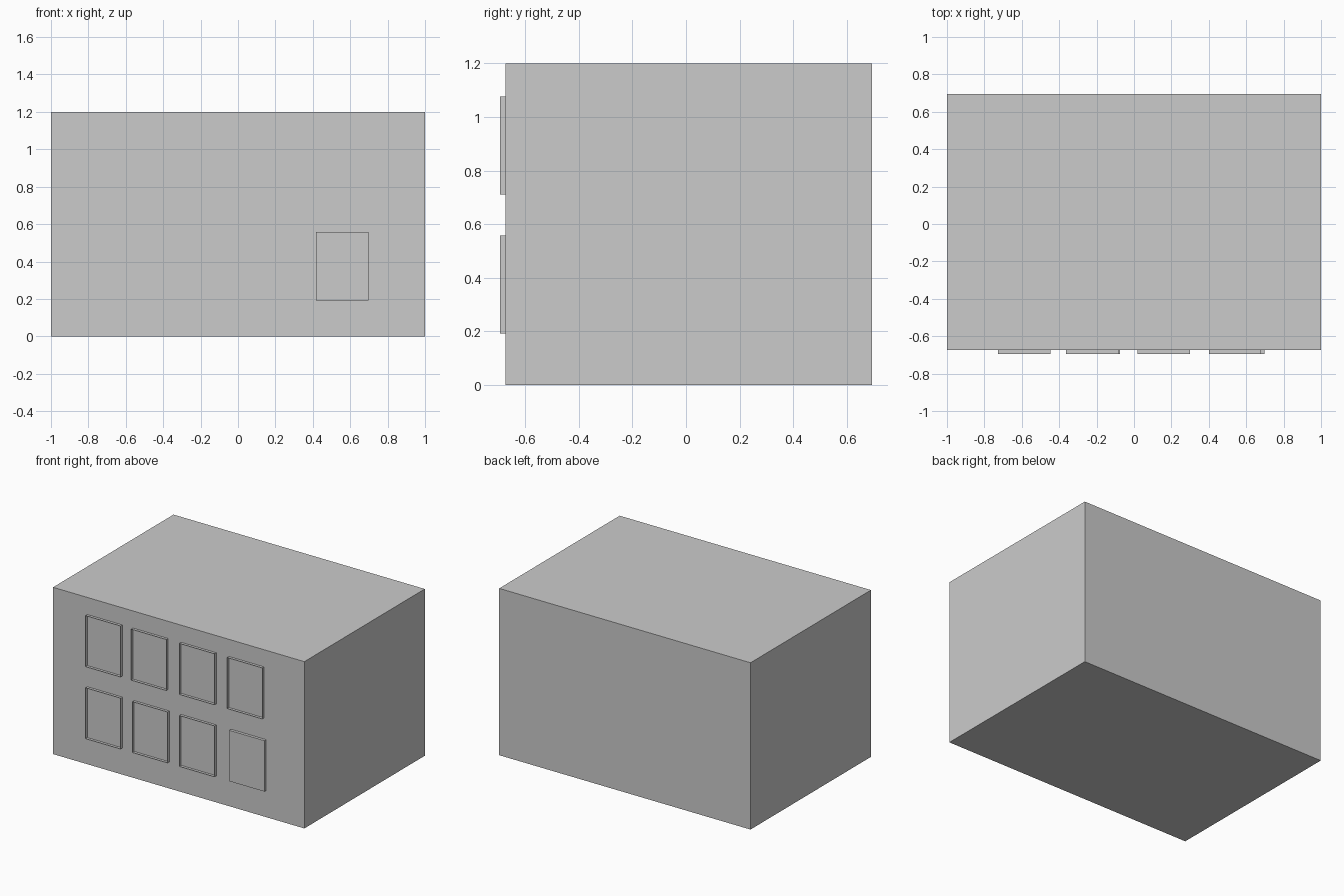
import bpy, bmesh

if "Cube" in bpy.data.objects:
    bpy.data.objects.remove(bpy.data.objects["Cube"])

FRONT, BACK, PROUD = -0.674, 0.695, -0.695


def box(name, x0, x1, y0, y1, z0, z1, open_front=False):
    bm = bmesh.new()
    bmesh.ops.create_cube(bm, size=1)
    for v in bm.verts:
        v.co.x = x1 if v.co.x > 0 else x0
        v.co.y = y1 if v.co.y > 0 else y0
        v.co.z = z1 if v.co.z > 0 else z0
    bm.normal_update()
    if open_front:
        front = [f for f in bm.faces if f.normal.y < -0.9]
        bmesh.ops.delete(bm, geom=front, context='FACES_ONLY')
    mesh = bpy.data.meshes.new(name)
    bm.to_mesh(mesh)
    bm.free()
    obj = bpy.data.objects.new(name, mesh)
    bpy.context.collection.objects.link(obj)
    return obj


# main block
box("building_body", -1, 1, FRONT, BACK, 0, 1.2)

# two rows of windows: thin raised rims, the lower right one is a closed panel
W = 0.28
rows = {
    "upper": (0.71, 1.077, [-0.727, -0.364, 0.02, 0.40]),
    "lower": (0.192, 0.558, [-0.727, -0.354, 0.02, 0.417]),
}
for row, (z0, z1, lefts) in rows.items():
    for i, x in enumerate(lefts):
        closed = row == "lower" and i == 3
        box(f"{row}_window_{i + 1}", x, x + W, PROUD, FRONT - 0.0005, z0, z1,
            open_front=not closed)
